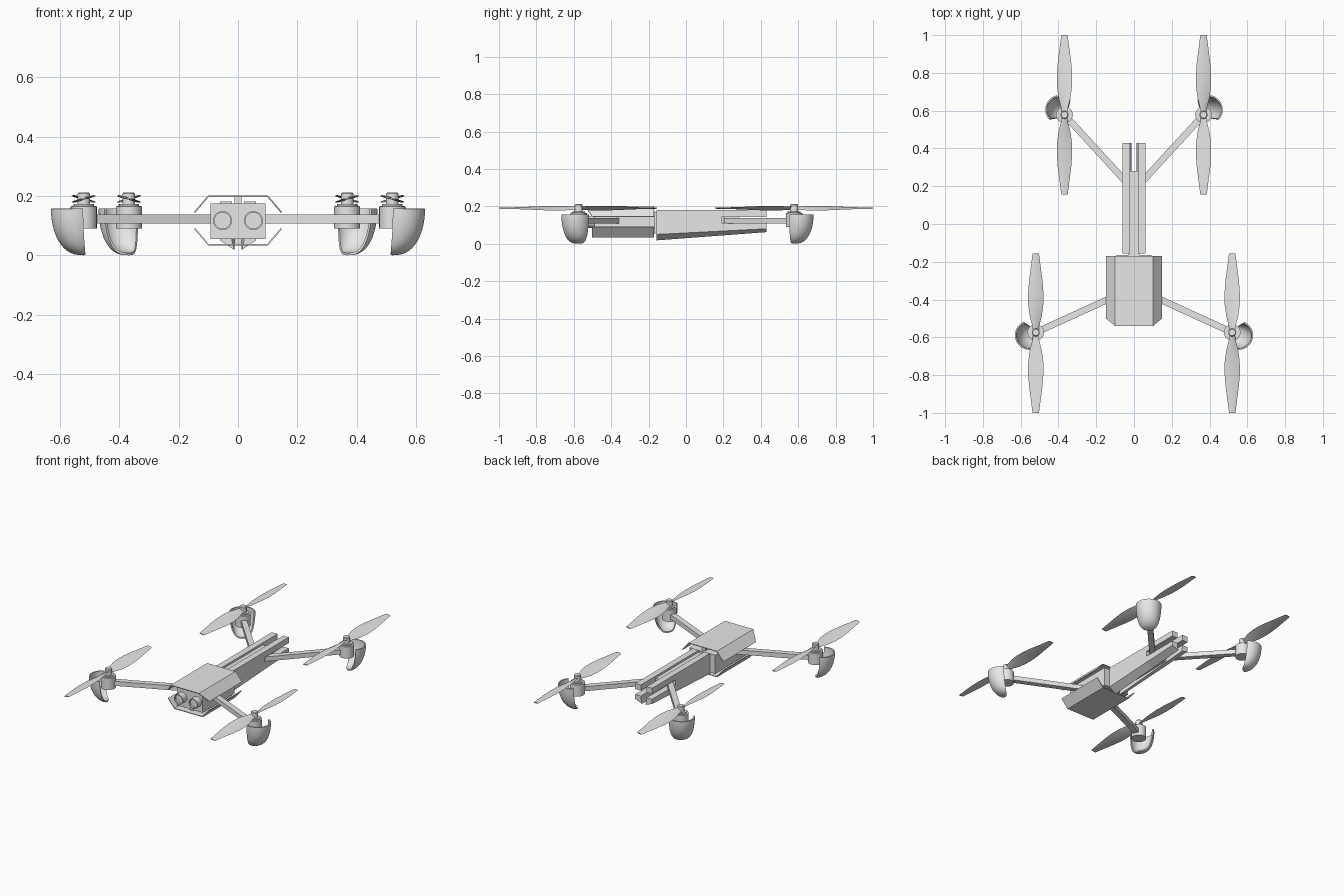
import bpy, bmesh, math
from mathutils import Vector

if "Cube" in bpy.data.objects:
    bpy.data.objects.remove(bpy.data.objects["Cube"])

grey = bpy.data.materials.new("light_grey")
grey.diffuse_color = (0.8, 0.8, 0.8, 1)
grey.use_nodes = True
grey.node_tree.nodes["Principled BSDF"].inputs["Base Color"].default_value = grey.diffuse_color


def finish(name, bm, thickness=0):
    bmesh.ops.remove_doubles(bm, verts=bm.verts, dist=1e-5)
    bmesh.ops.recalc_face_normals(bm, faces=bm.faces)
    me = bpy.data.meshes.new(name)
    bm.to_mesh(me)
    bm.free()
    me.materials.append(grey)
    ob = bpy.data.objects.new(name, me)
    bpy.context.collection.objects.link(ob)
    if thickness:
        m = ob.modifiers.new("thickness", 'SOLIDIFY')
        m.thickness = thickness
        m.offset = 0
    return ob


def loft(name, rings, closed=True, caps=True, thickness=0):
    """Skin a list of equally long rings of points."""
    bm = bmesh.new()
    vs = [[bm.verts.new(p) for p in r] for r in rings]
    n = len(rings[0])
    for a, b in zip(vs, vs[1:]):
        for i in range(n if closed else n - 1):
            j = (i + 1) % n
            bm.faces.new((a[i], a[j], b[j], b[i]))
    if caps:
        bm.faces.new(vs[0])
        bm.faces.new(vs[-1])
    return finish(name, bm, thickness)


def box(name, x0, x1, y0, y1, z0, z1):
    return loft(name, [[(x0, y, z0), (x1, y, z0), (x1, y, z1), (x0, y, z1)] for y in (y0, y1)])


def turned(name, x, y, profile, n=28):
    """Solid of revolution about a vertical axis; profile = (radius, z)."""
    return loft(name, [[(x + r * math.cos(k * math.tau / n), y + r * math.sin(k * math.tau / n), z)
                        for k in range(n)] for r, z in profile])


# Head: sensor box between two open folded shells
box("head_box", -0.092, 0.092, -0.49, -0.165, 0.055, 0.175)
loft("upper_shell", [[(-0.146, y1, 0.145), (-0.1, y0, 0.199), (0.1, y0, 0.199), (0.146, y1, 0.145)]
                     for y0, y1 in ((-0.54, -0.5), (-0.17, -0.17))], False, False, 0.005)
loft("lower_shell", [[(-0.146, y, 0.09), (-0.1, y, 0.036), (0.1, y, 0.036), (0.146, y, 0.09)]
                     for y in (-0.503, -0.17)], False, False, 0.005)
box("upper_shell_post", -0.012, 0.012, -0.47, -0.18, 0.175, 0.198)
box("lower_shell_post", -0.012, 0.012, -0.47, -0.18, 0.037, 0.055)

# Twin camera barrels with recessed lenses
for side, x in (("left", -0.052), ("right", 0.052)):
    rings = []
    for r, y in ((0.032, -0.48), (0.032, -0.53), (0.027, -0.53), (0.027, -0.518)):
        rings.append([(x + r * math.cos(k * math.tau / 28), y, 0.117 + r * math.sin(k * math.tau / 28))
                      for k in range(28)])
    loft(side + "_camera", rings)

# Rear body: core, neck and two side rails with a slot for the folding arm
box("body_core", -0.021, 0.021, -0.17, 0.28, 0.06, 0.168)
box("neck", -0.03, 0.03, -0.175, -0.15, 0.055, 0.17)


def keel(y):
    t = (y + 0.157) / 0.587
    return 0.018 + 0.044 * t, 0.05 + 0.03 * t


def rail(name, s, y0, y1, top):
    rings = []
    for y in (y0, y1):
        low, shoulder = keel(y)
        rings.append([(s * 0.02, y, top), (s * 0.06, y, top), (s * 0.06, y, shoulder),
                      (s * 0.012, y, low), (s * 0.02, y, low + 0.03)])
    loft(name, rings)


def arm(name, a, b, width, z0, z1):
    a, b = Vector(a), Vector(b)
    side = (b - a).orthogonal().normalized() * width / 2
    loft(name, [[(p.x + k * side.x, p.y + k * side.y, z) for k, z in
                 ((-1, z0), (1, z0), (1, z1), (-1, z1))] for p in (a, b)])


def pod(name, x, y, d):
    """Half egg-cup landing foot, bulging along d and closing under the motor."""
    d = Vector(d).normalized()
    p = Vector((-d.y, d.x))
    rings = []
    for i in range(15):
        phi = math.pi / 2 * i / 14
        c = max(math.cos(phi), 0)
        edge, reach, w = 0.037 * c, 0.073 * c ** 0.75, 0.073 * c ** 0.6
        ring = []
        for k in range(21):
            th = math.pi * (k / 20 - 0.5)
            q = Vector((x, y)) + d * (edge + reach * math.cos(th)) + p * w * math.sin(th)
            ring.append((q.x, q.y, 0.157 - 0.153 * math.sin(phi)))
        rings.append(ring)
    loft(name, rings, False, False, 0.008)


def blade(name, x, y, along, hand):
    """Twisted tapering blade; stations = (radius, width, pitch in degrees)."""
    rings = []
    for r, w, pitch in ((0.0, 0.03, 28), (0.04, 0.042, 27), (0.09, 0.068, 22), (0.15, 0.083, 17),
                        (0.21, 0.084, 14), (0.28, 0.072, 11), (0.35, 0.053, 9), (0.422, 0.034, 7)):
        a = math.radians(pitch) * hand * along
        ring = []
        for u, v in ((-0.5, 0), (-0.2, 0.003), (0.2, 0.003), (0.5, 0), (0.2, -0.002), (-0.2, -0.002)):
            ring.append((x + u * w * math.cos(a) - v * math.sin(a), y + along * r,
                         0.19 + u * w * math.sin(a) + v * math.cos(a)))
        rings.append(ring)
    loft(name, rings)


for side, s in (("left", -1), ("right", 1)):
    rail(side + "_rail_front", s, -0.157, 0.19, 0.181)
    rail(side + "_rail_lower", s, 0.19, 0.43, 0.11)
    box(side + "_rail_upper", s * 0.02, s * 0.06, 0.19, 0.43, 0.144, 0.181)
    # Arms, motors, feet and propellers
    for end, root, hub in (("front", (0.08, -0.373), (0.52, -0.574)),
                           ("rear", (0.035, 0.215), (0.368, 0.578))):
        n = end + "_" + side + "_"
        x, y = s * hub[0], hub[1]
        d = (s * (hub[0] - root[0]), hub[1] - root[1])
        arm(n + "arm", (s * root[0], root[1]), (x, y), 0.035, 0.108, 0.137)
        turned(n + "motor", x, y, ((0.044, 0.09), (0.044, 0.165), (0.034, 0.166), (0.034, 0.173)))
        turned(n + "propeller_hub", x, y, ((0.021, 0.165), (0.021, 0.208), (0.017, 0.212)))
        pod(n + "foot", x, y, d)
        hand = s if end == "front" else -s
        yp = math.copysign(0.578, y)
        for along, tag in ((1, "a"), (-1, "b")):
            blade(n + "blade_" + tag, x, yp, along, hand)

# Apply thickness and smooth the rounded parts
for ob in bpy.context.scene.objects:
    ob.select_set(True)
    bpy.context.view_layer.objects.active = ob
bpy.ops.object.convert(target='MESH')
bpy.ops.object.shade_smooth_by_angle(angle=math.radians(32))
